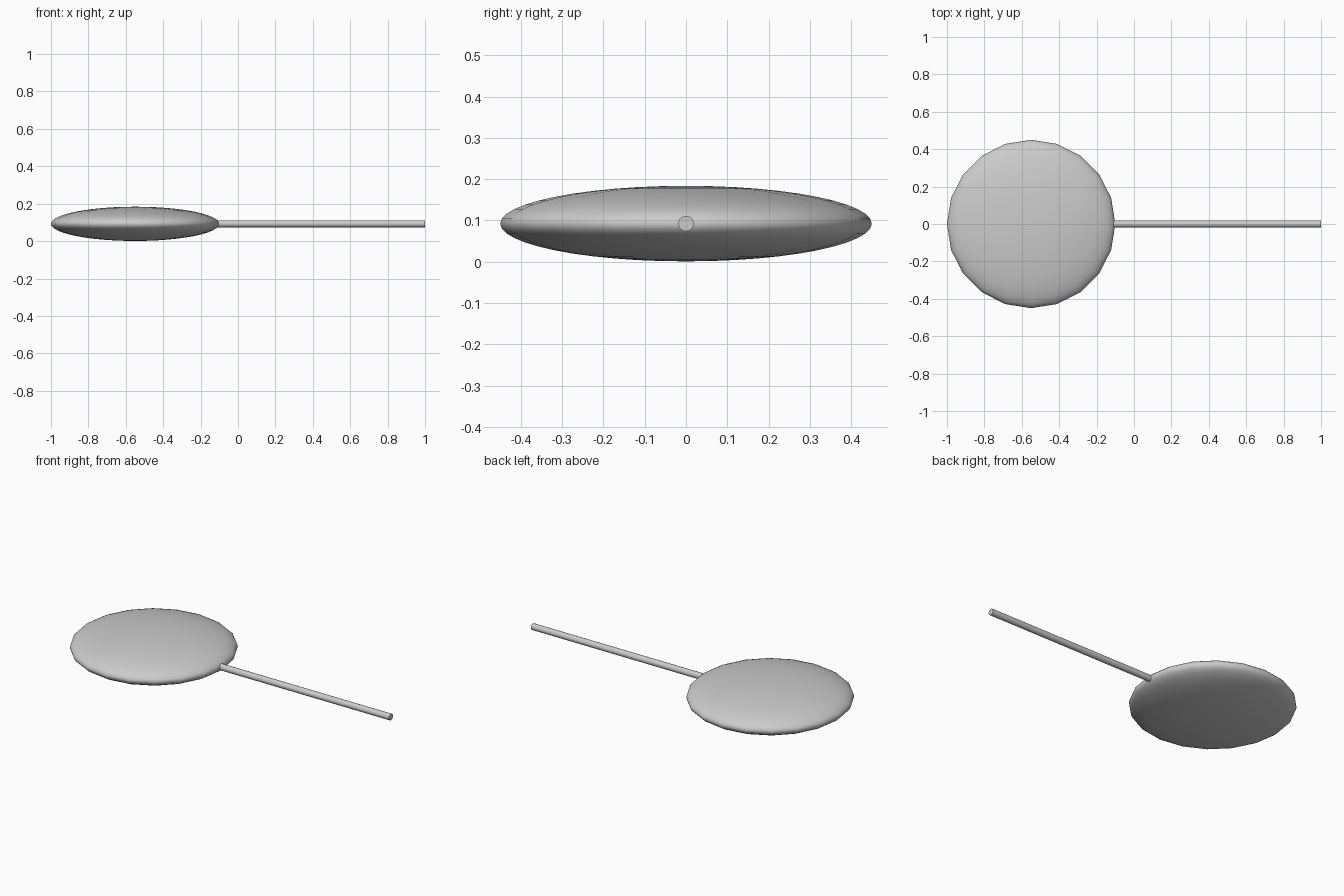
import bpy
from math import pi, radians

if "Cube" in bpy.data.objects:
    bpy.data.objects.remove(bpy.data.objects["Cube"])

MID_Z = 0.0925


def finish(obj, name):
    obj.name = name
    bpy.ops.object.transform_apply(location=False, rotation=True, scale=True)
    bpy.ops.object.shade_smooth_by_angle(angle=radians(40))


# flattened round candy, 20 sides around its rim
bpy.ops.mesh.primitive_uv_sphere_add(segments=20, ring_count=24, radius=1,
                                     location=(-0.55, 0, MID_Z))
candy = bpy.context.object
candy.scale = (0.45, 0.45, 0.0915)
finish(candy, "candy_disc")

# thin round stick, pushed a little way into the candy
start, end = -0.15, 1.0
bpy.ops.mesh.primitive_cylinder_add(vertices=20, radius=0.0187, depth=end - start,
                                    location=((start + end) / 2, 0, MID_Z),
                                    rotation=(0, pi / 2, 0))
finish(bpy.context.object, "stick")
